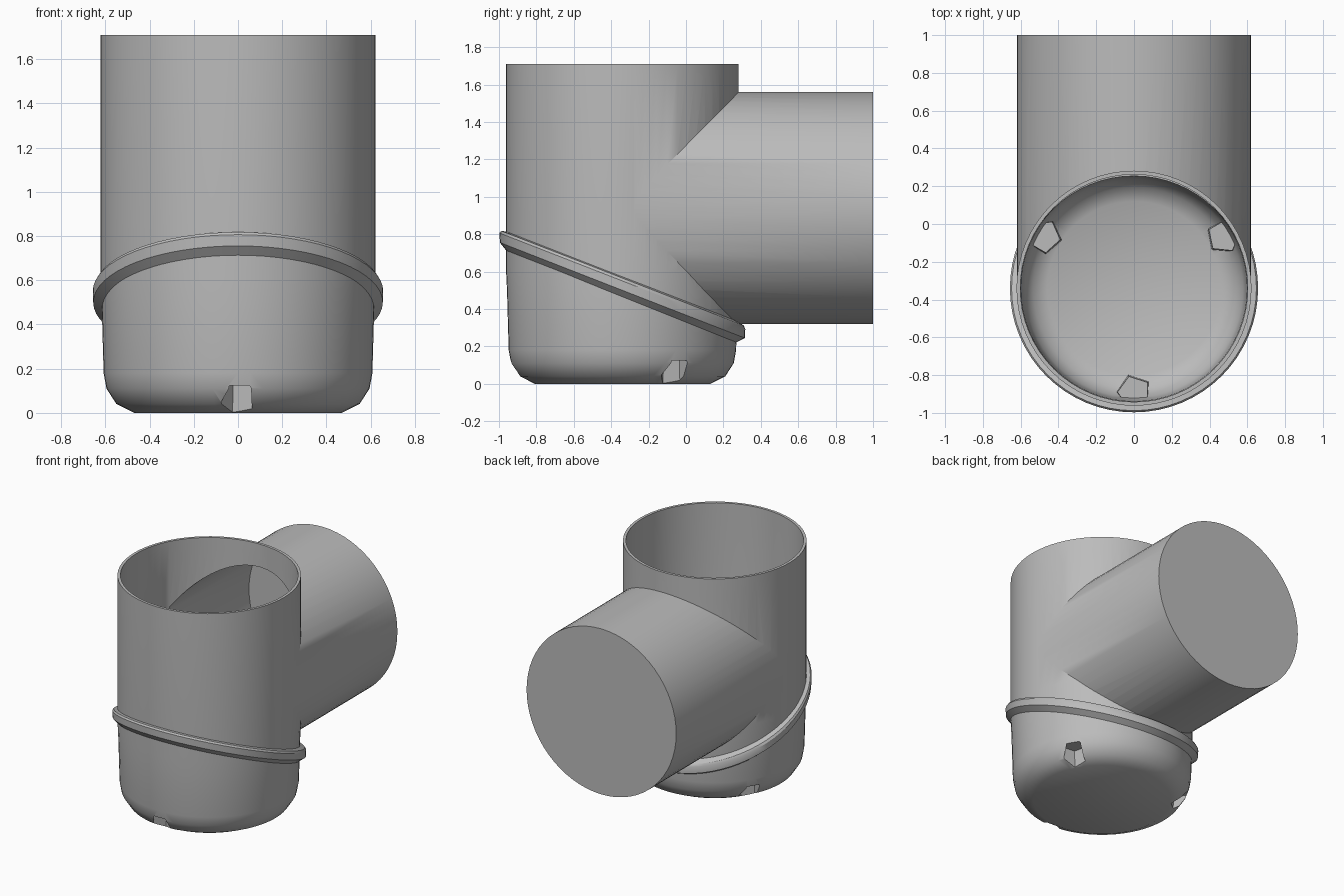
import bpy, bmesh, math
from mathutils import Matrix, Vector

cube = bpy.data.objects.get("Cube")
if cube:
    bpy.data.objects.remove(cube, do_unlink=True)

SEGMENTS = 64
CUP_Y = -0.34
PIPE_Z = 0.94

grey = bpy.data.materials.new("plain grey")
grey.use_nodes = True
colour = (0.5, 0.5, 0.5, 1)
grey.diffuse_color = colour
grey.node_tree.nodes["Principled BSDF"].inputs["Base Color"].default_value = colour


def lathe(name, profile, closed=False):
    """Spin (radius, height) points around z, capping the ends of an open profile."""
    bm = bmesh.new()
    rings = []
    for r, z in profile:
        rings.append([bm.verts.new((r * math.cos(a), r * math.sin(a), z))
                      for a in (math.tau * i / SEGMENTS for i in range(SEGMENTS))])
    pairs = list(zip(rings, rings[1:]))
    if closed:
        pairs.append((rings[-1], rings[0]))
    else:
        bm.faces.new(rings[0])
        bm.faces.new(rings[-1])
    for low, high in pairs:
        for i in range(SEGMENTS):
            j = (i + 1) % SEGMENTS
            bm.faces.new((low[i], low[j], high[j], high[i]))
    bmesh.ops.recalc_face_normals(bm, faces=bm.faces)
    mesh = bpy.data.meshes.new(name)
    bm.to_mesh(mesh)
    bm.free()
    mesh.materials.append(grey)
    obj = bpy.data.objects.new(name, mesh)
    bpy.context.collection.objects.link(obj)
    return obj


def combine(target, tool, operation):
    """Apply a boolean and discard the tool."""
    mod = target.modifiers.new("boolean", "BOOLEAN")
    mod.operation = operation
    mod.solver = "EXACT"
    mod.object = tool
    bpy.context.view_layer.objects.active = target
    bpy.ops.object.modifier_apply(modifier=mod.name)
    bpy.data.objects.remove(tool, do_unlink=True)


def pipe(name, radius, end):
    """Horizontal branch running from the cup axis to the back."""
    obj = lathe(name, [(radius, CUP_Y), (radius, end)])
    obj.data.transform(Matrix.Translation((0, 0, PIPE_Z)) @ Matrix.Rotation(-math.pi / 2, 4, "X"))
    return obj


def cut_notches(target, radius, top):
    """Three five-sided pockets round the lower corner."""
    for degrees in (30, 150, 270):
        a = math.radians(degrees)
        bm = bmesh.new()
        bmesh.ops.create_cone(bm, cap_ends=True, segments=5, radius1=radius,
                              radius2=radius * 0.85, depth=top + 0.1)
        bm.transform(Matrix.Translation((0.55 * math.cos(a), CUP_Y + 0.55 * math.sin(a), top / 2 - 0.05))
                     @ Matrix.Rotation(a + math.pi, 4, "Z"))
        mesh = bpy.data.meshes.new("notch")
        bm.to_mesh(mesh)
        bm.free()
        mesh.materials.append(grey)
        notch = bpy.data.objects.new("notch", mesh)
        bpy.context.collection.objects.link(notch)
        notch.hide_render = True
        combine(target, notch, "DIFFERENCE")


# Outer volume: rounded cup, upright tube and rear branch
body = lathe("tee_body", [(0.47, 0), (0.55, 0.04), (0.595, 0.11), (0.608, 0.18),
                          (0.617, 0.5), (0.622, 0.6), (0.622, 1.71)])
body.data.transform(Matrix.Translation((0, CUP_Y, 0)))
combine(body, pipe("branch", 0.619, 1.0), "UNION")
cut_notches(body, 0.085, 0.125)

# Hollow inside, open at the top and closed at the back
hollow = lathe("hollow", [(0.46, 0.02), (0.535, 0.058), (0.577, 0.12), (0.59, 0.19),
                          (0.598, 0.5), (0.602, 0.6), (0.602, 1.8)])
hollow.data.transform(Matrix.Translation((0, CUP_Y, 0)))
combine(hollow, pipe("branch_hollow", 0.599, 0.985), "UNION")
cut_notches(hollow, 0.103, 0.143)
combine(body, hollow, "DIFFERENCE")

# Slanted collar round the cup
collar = lathe("slanted_collar", [(0.61, 0.055), (0.648, 0.045), (0.657, 0.03),
                                  (0.655, -0.02), (0.61, -0.06)], closed=True)
for v in collar.data.vertices:
    v.co = Vector((v.co.x, v.co.y + CUP_Y, v.co.z + 0.52 - 0.39 * v.co.y))

# Smooth curved walls, crisp edges
for obj in (body, collar):
    bpy.ops.object.select_all(action="DESELECT")
    obj.select_set(True)
    bpy.context.view_layer.objects.active = obj
    bpy.ops.object.shade_smooth_by_angle(angle=math.radians(32))
